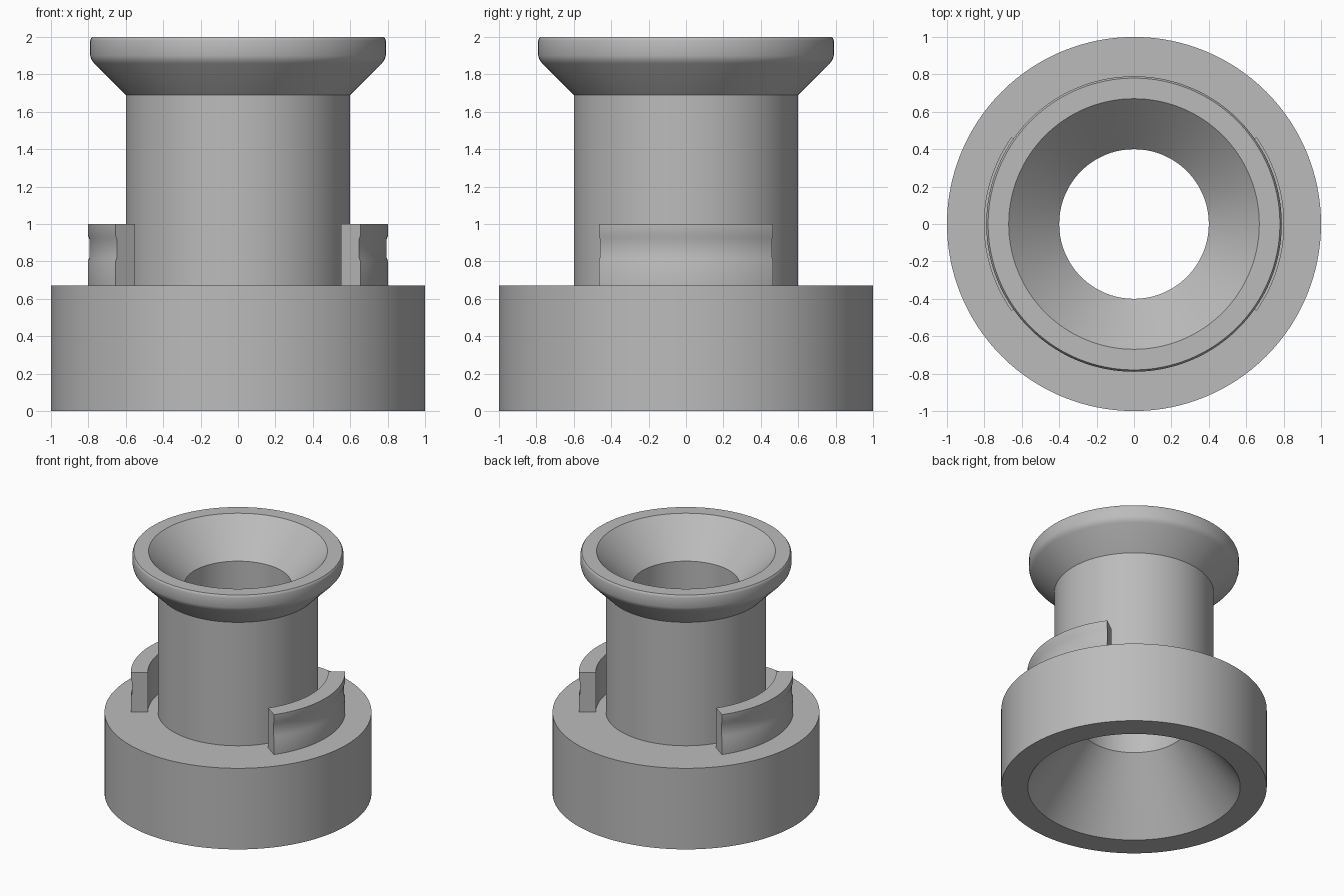
import bpy
import bmesh
from math import cos, sin, radians, pi

old = bpy.data.objects.get("Cube")
if old:
    bpy.data.objects.remove(old, do_unlink=True)

grey = bpy.data.materials.new("plain grey")
grey.use_nodes = True
colour = (0.5, 0.5, 0.5, 1)
grey.diffuse_color = colour
grey.node_tree.nodes["Principled BSDF"].inputs["Base Color"].default_value = colour


def sweep(name, profile, start, end, steps):
    """Sweep a closed (radius, height) profile around z; cap the ends of a partial arc."""
    full = abs(end - start) >= 2 * pi - 1e-6
    bm = bmesh.new()
    rings = []
    for i in range(steps if full else steps + 1):
        a = start + (end - start) * i / steps
        rings.append([bm.verts.new((r * cos(a), r * sin(a), z)) for r, z in profile])
    n = len(profile)
    for i in range(steps):
        a, b = rings[i], rings[(i + 1) % len(rings)]
        for j in range(n):
            k = (j + 1) % n
            bm.faces.new((a[j], b[j], b[k], a[k]))
    if not full:
        bm.faces.new(rings[0])
        bm.faces.new(rings[-1][::-1])
    bmesh.ops.recalc_face_normals(bm, faces=bm.faces)
    mesh = bpy.data.meshes.new(name)
    bm.to_mesh(mesh)
    bm.free()
    mesh.materials.append(grey)
    obj = bpy.data.objects.new(name, mesh)
    bpy.context.collection.objects.link(obj)
    bpy.ops.object.select_all(action="DESELECT")
    obj.select_set(True)
    bpy.context.view_layer.objects.active = obj
    bpy.ops.object.shade_smooth_by_angle(angle=radians(32))
    return obj


# Hollow body: wide base, column, flared lip, and a funnel bore at each end
body = [(0.8, 0), (1, 0), (1, 0.67), (0.6, 0.67), (0.6, 1.69),
        (0.768, 1.858), (0.783, 1.877), (0.79, 1.9),
        (0.79, 1.98), (0.787, 1.99), (0.78, 2),
        (0.67, 2), (0.4, 1.73), (0.4, 0.53)]
sweep("hollow_body", body, 0, 2 * pi, 128)

# Curved locking tabs with a shallow groove around the outside
tab = [(0.675, 0.66), (0.803, 0.66), (0.803, 0.8), (0.795, 0.82),
       (0.795, 0.92), (0.803, 0.94), (0.803, 1), (0.675, 1)]
half = radians(35.4)
for name, middle in (("left_tab", 0), ("right_tab", pi)):
    sweep(name, tab, middle - half, middle + half, 28)
